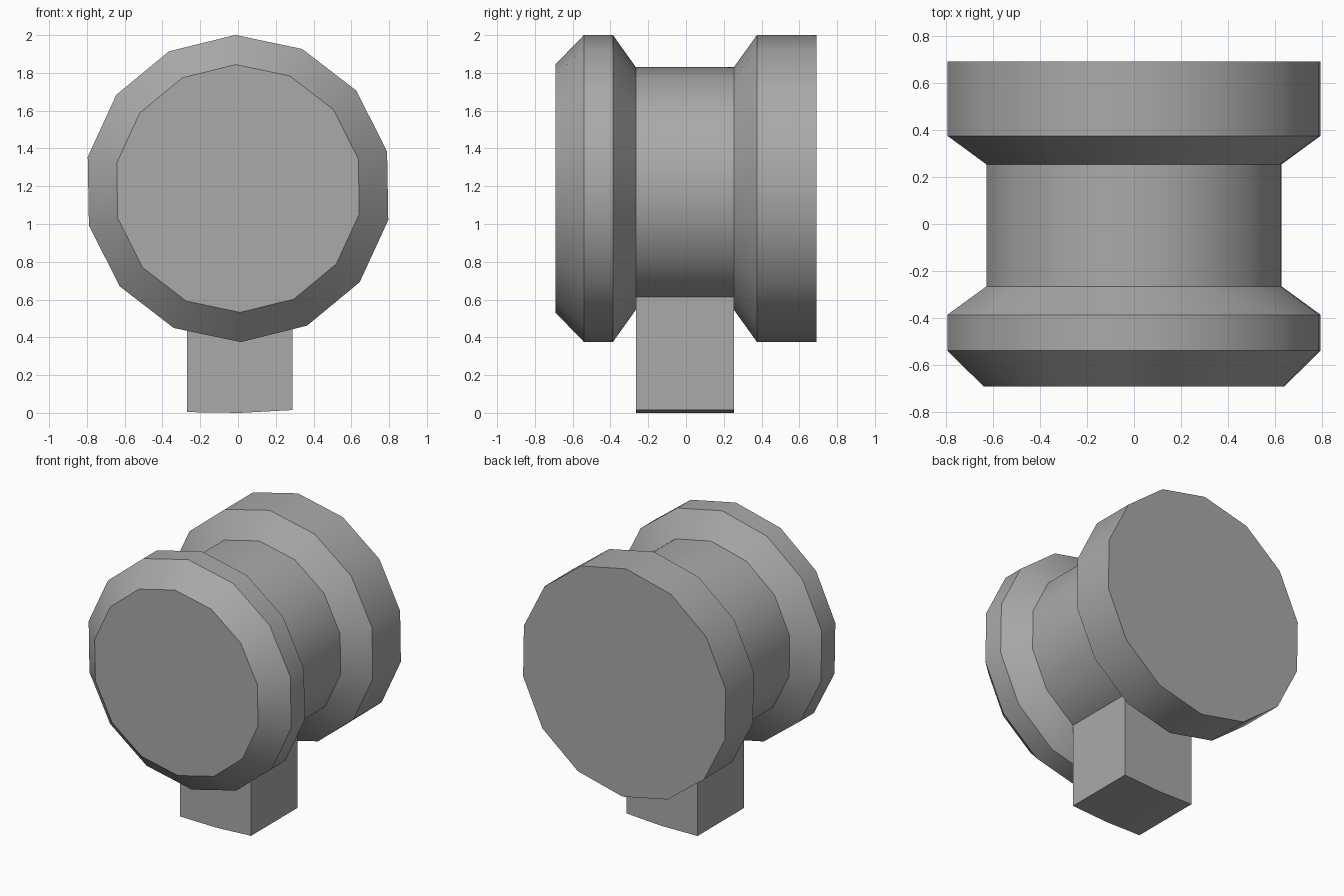
import bpy, bmesh
from math import radians, sin, cos, tau

cube = bpy.data.objects.get("Cube")
if cube:
    bpy.data.objects.remove(cube, do_unlink=True)

SIDES = 14
AXIS_Z = 1.188
TWIST = radians(1)

grey = bpy.data.materials.new("mid grey")
grey.use_nodes = True
colour = (0.4, 0.4, 0.4, 1)
grey.diffuse_color = colour
grey.node_tree.nodes["Principled BSDF"].inputs["Base Color"].default_value = colour


def rim_point(radius, step):
    """x and z of a rim corner, counted from the lowest one."""
    a = TWIST + tau * step / SIDES
    return radius * sin(a), AXIS_Z - radius * cos(a)


def loft(name, sections):
    """Skin a row of (y, outline) sections and cap both ends."""
    bm = bmesh.new()
    rings = [[bm.verts.new((x, y, z)) for x, z in outline] for y, outline in sections]
    n = len(rings[0])
    for a, b in zip(rings, rings[1:]):
        for i in range(n):
            j = (i + 1) % n
            bm.faces.new((a[i], a[j], b[j], b[i]))
    bm.faces.new(rings[0])
    bm.faces.new(rings[-1])
    bmesh.ops.recalc_face_normals(bm, faces=bm.faces)
    mesh = bpy.data.meshes.new(name)
    bm.to_mesh(mesh)
    bm.free()
    mesh.materials.append(grey)
    obj = bpy.data.objects.new(name, mesh)
    bpy.context.collection.objects.link(obj)
    bpy.ops.object.select_all(action='DESELECT')
    obj.select_set(True)
    bpy.context.view_layer.objects.active = obj
    bpy.ops.object.shade_smooth_by_angle(angle=radians(30))
    return obj


# Spool: bevelled front flange, narrow drum, wide back flange
RIM, DRUM, FACE = 0.813, 0.643, 0.656
profile = [(-0.692, FACE), (-0.54, RIM), (-0.387, RIM), (-0.266, DRUM),
           (0.254, DRUM), (0.376, RIM), (0.692, RIM)]
loft("spool", [(y, [rim_point(r, i) for i in range(SIDES)]) for y, r in profile])

# Foot: drops from the two lowest facets of the drum
left, right = rim_point(DRUM, -1), rim_point(DRUM, 1)
outline = [left, (left[0], 0.004), (0.01, 0), (right[0], 0.015), right]
loft("foot", [(-0.266, outline), (0.254, outline)])
